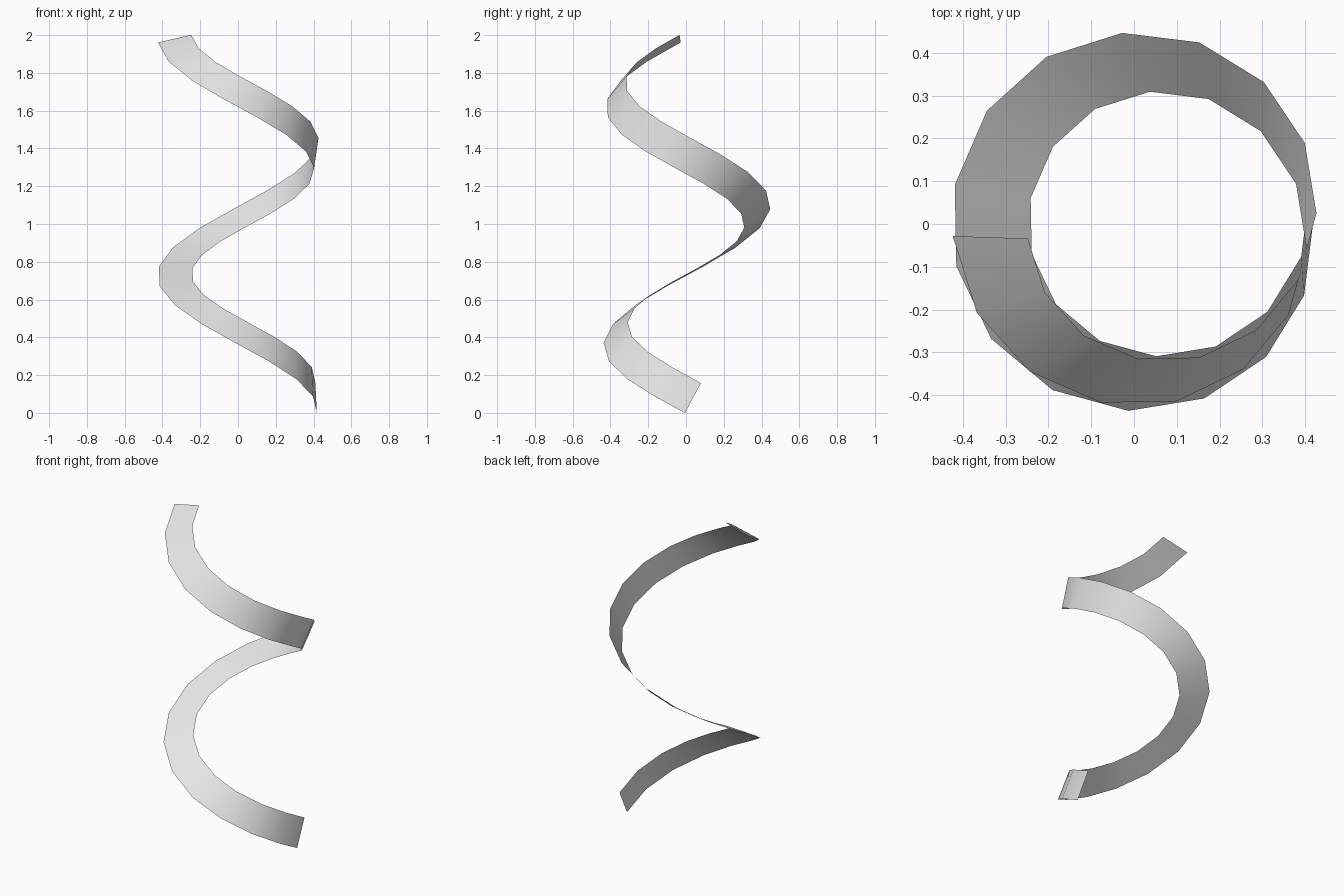
import bpy, bmesh
from math import radians, sin, cos, atan2, pi
from mathutils import Vector

cube = bpy.data.objects.get("Cube")
if cube:
    bpy.data.objects.remove(cube, do_unlink=True)

# Helix dimensions
SEGMENTS = 22
TURNS = 1.5
RADIUS = 0.376
HALF_WIDTH = 0.09
RISE = 1.902
CENTRE = Vector((0.039, 0.003, 0.079))
PHASE = radians(5.2)

sweep = TURNS * 2 * pi
slope = atan2(RISE, RADIUS * sweep)

# Plain grey material
grey = bpy.data.materials.new("light_grey")
grey.use_nodes = True
colour = (0.8, 0.8, 0.8, 1)
grey.diffuse_color = colour
grey.node_tree.nodes["Principled BSDF"].inputs["Base Color"].default_value = colour
grey.use_backface_culling = False

# Ribbon cross-lines, carried along the helix without twisting about its path
bm = bmesh.new()
rows = []
for i in range(SEGMENTS + 1):
    t = i / SEGMENTS
    angle = PHASE - sweep * t
    outward = Vector((cos(angle), sin(angle), 0))
    backward = Vector((-sin(angle), cos(angle), 0))
    upward = backward * sin(slope) + Vector((0, 0, cos(slope)))
    roll = sweep * t * sin(slope)
    across = (upward * cos(roll) - outward * sin(roll)) * HALF_WIDTH
    middle = CENTRE + outward * RADIUS + Vector((0, 0, RISE * t))
    rows.append((bm.verts.new(middle - across), bm.verts.new(middle + across)))

for (a0, b0), (a1, b1) in zip(rows, rows[1:]):
    bm.faces.new((a0, b0, b1, a1)).smooth = True

mesh = bpy.data.meshes.new("spiral_ribbon")
bm.to_mesh(mesh)
bm.free()
mesh.materials.append(grey)
ribbon = bpy.data.objects.new("spiral_ribbon", mesh)
bpy.context.collection.objects.link(ribbon)
